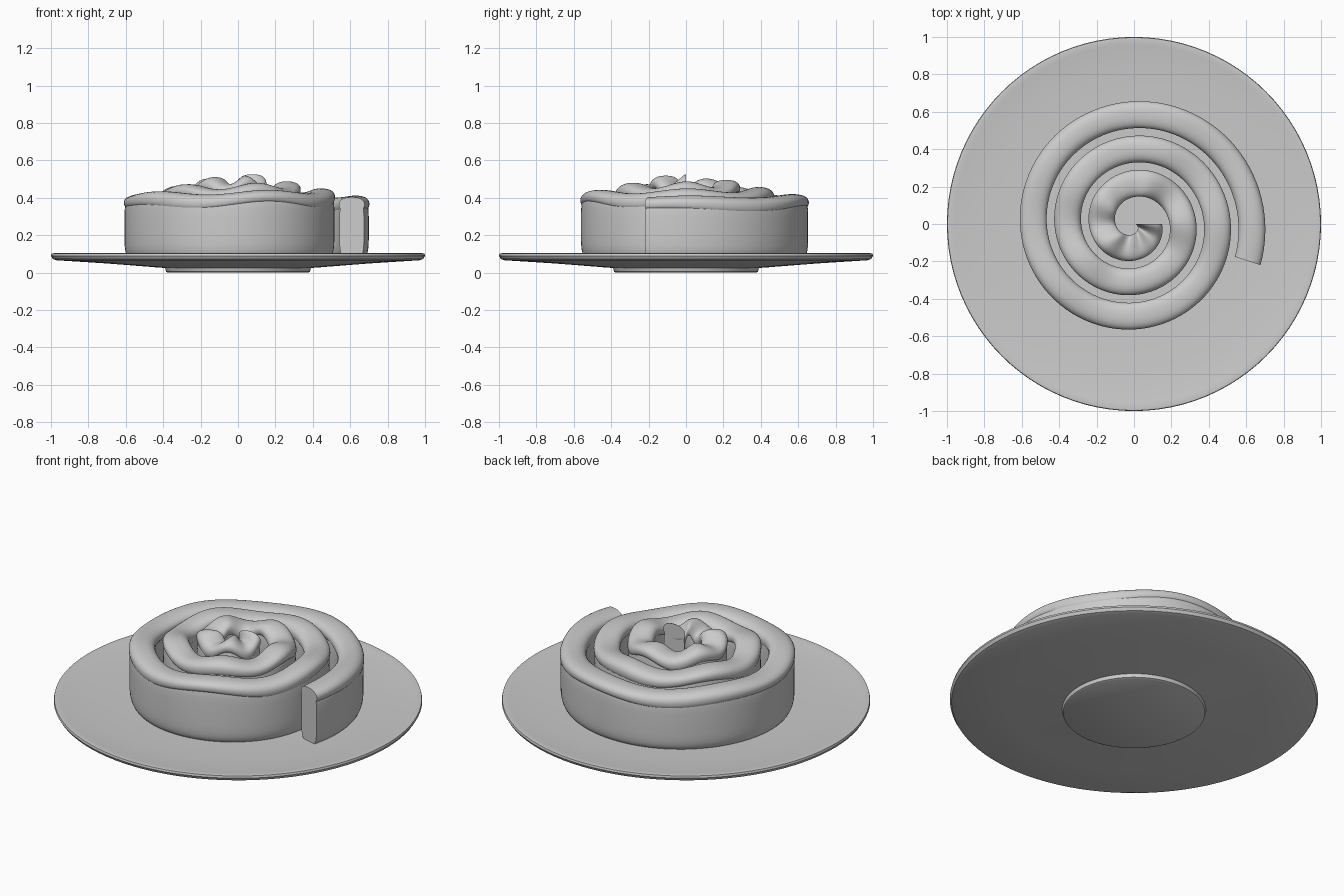
import bpy, bmesh
from math import sin, cos, pi, copysign

if "Cube" in bpy.data.objects:
    bpy.data.objects.remove(bpy.data.objects["Cube"])

TURNS, START = 3.0, -0.05
STEPS, SIDES = 300, 32


def finish(name, bm, angle):
    bmesh.ops.recalc_face_normals(bm, faces=bm.faces)
    mesh = bpy.data.meshes.new(name)
    bm.to_mesh(mesh)
    bm.free()
    ob = bpy.data.objects.new(name, mesh)
    bpy.context.collection.objects.link(ob)
    bpy.ops.object.select_all(action='DESELECT')
    ob.select_set(True)
    bpy.context.view_layer.objects.active = ob
    bpy.ops.object.shade_smooth_by_angle(angle=angle)
    return ob


def bridge(bm, rings):
    for a, b in zip(rings, rings[1:]):
        n = len(a)
        for i in range(n):
            j = (i + 1) % n
            bm.faces.new((a[i], a[j], b[j], b[i]))
    bm.faces.new(rings[0])
    bm.faces.new(rings[-1])


def lathe(name, profile, n=96):
    bm = bmesh.new()
    rings = [[bm.verts.new((r * cos(2 * pi * i / n), r * sin(2 * pi * i / n), z))
              for i in range(n)] for r, z in profile]
    bridge(bm, rings)
    return finish(name, bm, 0.6)


def top_height(t):
    # tops climb towards the centre with soft lumps
    amp = 0.007 + 0.005 * max(t, 0)
    return 0.405 + 0.033 * t + amp * cos(10 * pi * t)


def spiral_sweep(name, section):
    """Sweep a closed (offset, height) section inward along the spiral."""
    bm = bmesh.new()
    rings = []
    for k in range(STEPS + 1):
        t = START + (TURNS - START) * k / STEPS
        r, a = 0.63 - 0.184 * t, 2 * pi * t
        rings.append([bm.verts.new(((r + u) * cos(a), (r + u) * sin(a), z))
                      for u, z in section(t)])
    bridge(bm, rings)
    return finish(name, bm, 0.9)


def oval(half_w, low, high, power):
    mid, half_h = (low + high) / 2, (high - low) / 2
    pts = []
    for i in range(SIDES):
        a = 2 * pi * (i + 0.5) / SIDES
        c, s = cos(a), sin(a)
        pts.append((half_w * copysign(abs(c) ** power, c),
                    mid + half_h * copysign(abs(s) ** power, s)))
    return pts


# shallow plate with a low foot
lathe("plate", [(0.01, 0.0), (0.375, 0.0), (0.385, 0.005), (0.39, 0.025),
                (0.42, 0.027), (0.7, 0.049), (0.97, 0.066), (0.99, 0.073),
                (1.0, 0.09), (0.997, 0.102), (0.985, 0.104), (0.96, 0.1),
                (0.8, 0.09), (0.6, 0.082), (0.01, 0.08)])

# upright dough strip
spiral_sweep("rolled_dough", lambda t: oval(0.069, 0.076, top_height(t) - 0.012, 0.45))

# rounded icing rope along the top of the dough
spiral_sweep("icing", lambda t: oval(0.072, top_height(t) - 0.09 - 0.012 * sin(7 * pi * t),
                                     top_height(t), 0.85))
